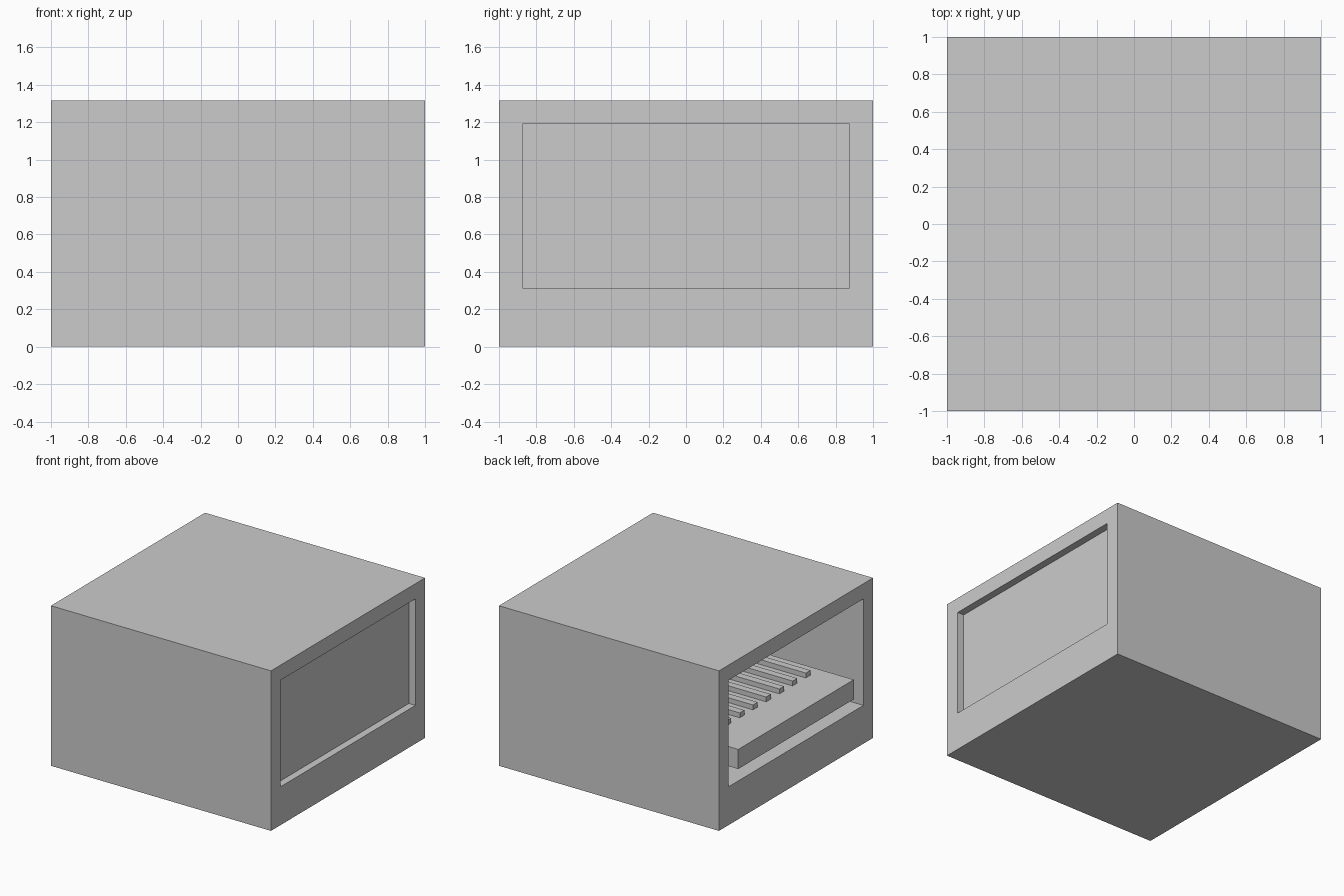
import bpy
import bmesh

old = bpy.data.objects.get("Cube")
if old:
    bpy.data.objects.remove(old, do_unlink=True)

grey = bpy.data.materials.new("plain_grey")
grey.use_nodes = True
GREY = (0.6, 0.6, 0.6, 1)
grey.diffuse_color = GREY
grey.node_tree.nodes["Principled BSDF"].inputs["Base Color"].default_value = GREY


def finish(name, bm):
    bmesh.ops.recalc_face_normals(bm, faces=bm.faces)
    mesh = bpy.data.meshes.new(name)
    bm.to_mesh(mesh)
    bm.free()
    mesh.materials.append(grey)
    obj = bpy.data.objects.new(name, mesh)
    bpy.context.collection.objects.link(obj)
    return obj


def box(name, xs, ys, zs):
    bm = bmesh.new()
    bmesh.ops.create_cube(bm, size=1)
    for v in bm.verts:
        v.co = [a if c < 0 else b for c, (a, b) in zip(v.co, (xs, ys, zs))]
    return finish(name, bm)


HEIGHT = 1.315
OPEN_Y = 0.875
OPEN_Z = (0.315, 1.19)


# Housing: a rectangular tube, open from side to side
def ring(bm, x, half, low, high):
    return [bm.verts.new((x, y, z)) for y, z in
            ((-half, low), (half, low), (half, high), (-half, high))]


bm = bmesh.new()
loops = [ring(bm, x, half, low, high)
         for x, half, low, high in ((-1, 1, 0, HEIGHT), (1, 1, 0, HEIGHT),
                                    (1, OPEN_Y, *OPEN_Z), (-1, OPEN_Y, *OPEN_Z))]
for a, b in zip(loops, loops[1:] + loops[:1]):
    for i in range(4):
        j = (i + 1) % 4
        bm.faces.new((a[i], a[j], b[j], b[i]))
finish("housing", bm)

# Panel set back in the left opening
box("recessed_panel", (0.875, 0.94), (-OPEN_Y, OPEN_Y), OPEN_Z)

# Raised tray reaching to the open side
TRAY_TOP = 0.574
box("tray", (-1, 0.875), (-0.75, 0.75), (0.413, TRAY_TOP))

# Evenly spaced bars lying on the tray
BARS = 8
for i in range(BARS):
    y = -0.6 + 1.2 * i / (BARS - 1)
    box(f"bar_{i + 1}", (-0.69, 0.69), (y - 0.03, y + 0.03), (TRAY_TOP, TRAY_TOP + 0.04))
